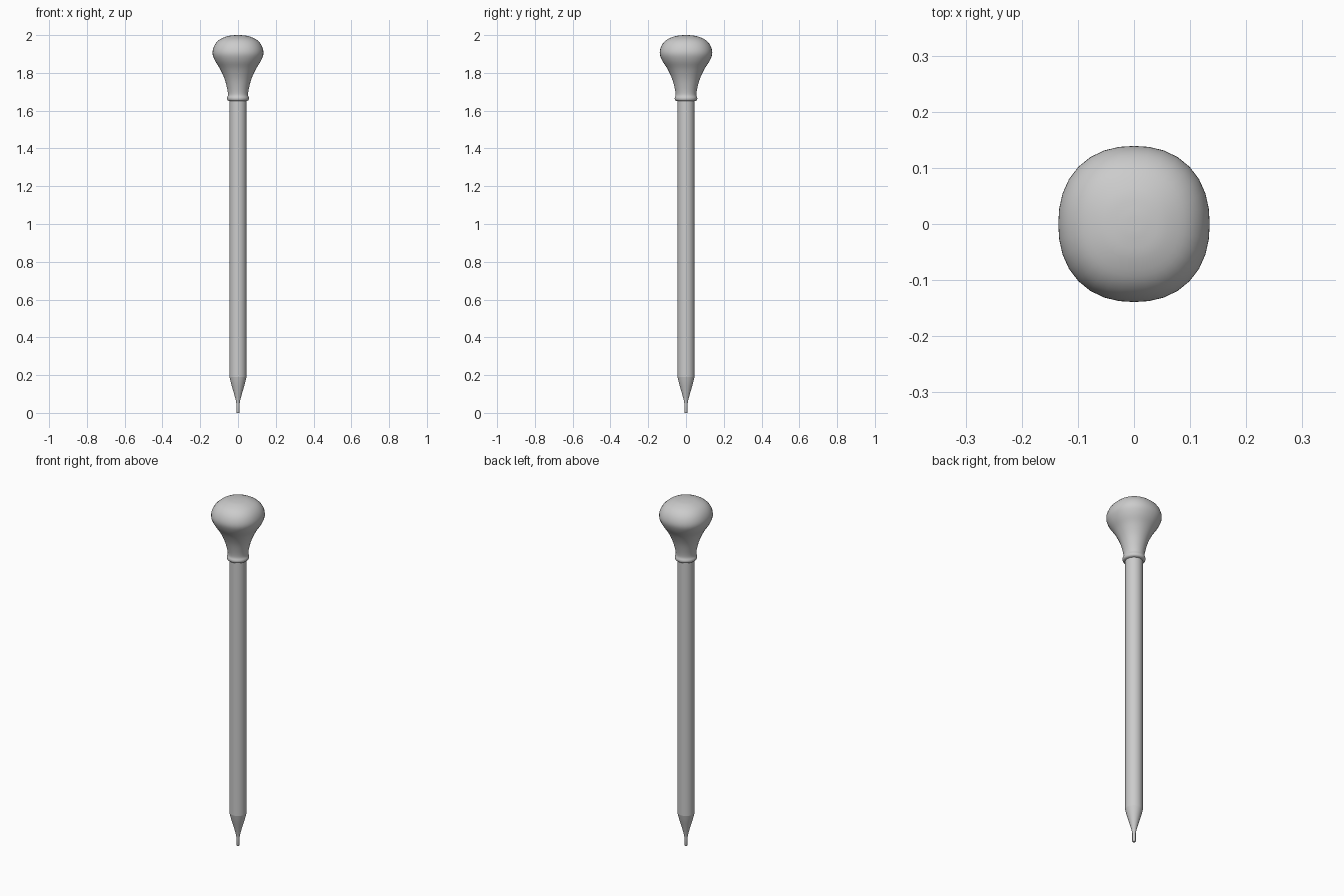
import bpy, bmesh, math

if "Cube" in bpy.data.objects:
    bpy.data.objects.remove(bpy.data.objects["Cube"])


def smooth_profile(pts, steps=4):
    """Catmull-Rom interpolation through (radius, z) points."""
    p = [pts[0]] + pts + [pts[-1]]
    out = []
    for i in range(1, len(p) - 2):
        for s in range(steps):
            t = s / steps
            out.append(tuple(
                0.5 * (2 * b + (c - a) * t + (2 * a - 5 * b + 4 * c - d) * t * t
                       + (3 * b - a - 3 * c + d) * t ** 3)
                for a, b, c, d in zip(p[i - 1], p[i], p[i + 1], p[i + 2])))
    return out + [pts[-1]]


def lathe(name, profile, sides=32, power=lambda z: 2.0, sx=1.0, sy=1.0, angle=40):
    """Closed solid from (radius, z) rings; power > 2 squares the section."""
    bm = bmesh.new()
    rings = []
    for r, z in profile:
        n = power(z)
        ring = []
        for i in range(sides):
            a = 2 * math.pi * i / sides
            c, s = math.cos(a), math.sin(a)
            k = r / (abs(c) ** n + abs(s) ** n) ** (1 / n)
            ring.append(bm.verts.new((k * c * sx, k * s * sy, z)))
        rings.append(ring)
    for lo, hi in zip(rings, rings[1:]):
        for i in range(sides):
            j = (i + 1) % sides
            bm.faces.new((lo[i], lo[j], hi[j], hi[i]))
    bm.faces.new(rings[0][::-1])
    bm.faces.new(rings[-1])
    me = bpy.data.meshes.new(name)
    bm.to_mesh(me)
    bm.free()
    ob = bpy.data.objects.new(name, me)
    bpy.context.collection.objects.link(ob)
    bpy.ops.object.select_all(action='DESELECT')
    ob.select_set(True)
    bpy.context.view_layer.objects.active = ob
    bpy.ops.object.shade_smooth_by_angle(angle=math.radians(angle))
    return ob


# Straight round shaft
lathe("shaft", [(0.045, 0.19), (0.045, 1.66)])

# Tapered ferrule with a thin nib at the bottom
lathe("ferrule", smooth_profile([(0.009, 0.05), (0.013, 0.072), (0.024, 0.112),
                                 (0.037, 0.157), (0.045, 0.19)]))
lathe("nib", [(0.007, 0.0), (0.009, 0.004), (0.009, 0.06)])

# Bulbous, slightly squared knob with a flared neck and rolled collar
knob = smooth_profile([(0.046, 1.65), (0.056, 1.655), (0.059, 1.667), (0.054, 1.685),
                       (0.059, 1.72), (0.073, 1.77), (0.096, 1.82), (0.124, 1.865),
                       (0.137, 1.905), (0.127, 1.945), (0.101, 1.975),
                       (0.061, 1.993), (0.025, 1.999), (0.003, 2.0)])
lathe("knob", knob, power=lambda z: 2 + 0.24 * min(1, max(0, (z - 1.69) / 0.2)),
      sx=0.985, sy=1.015)
